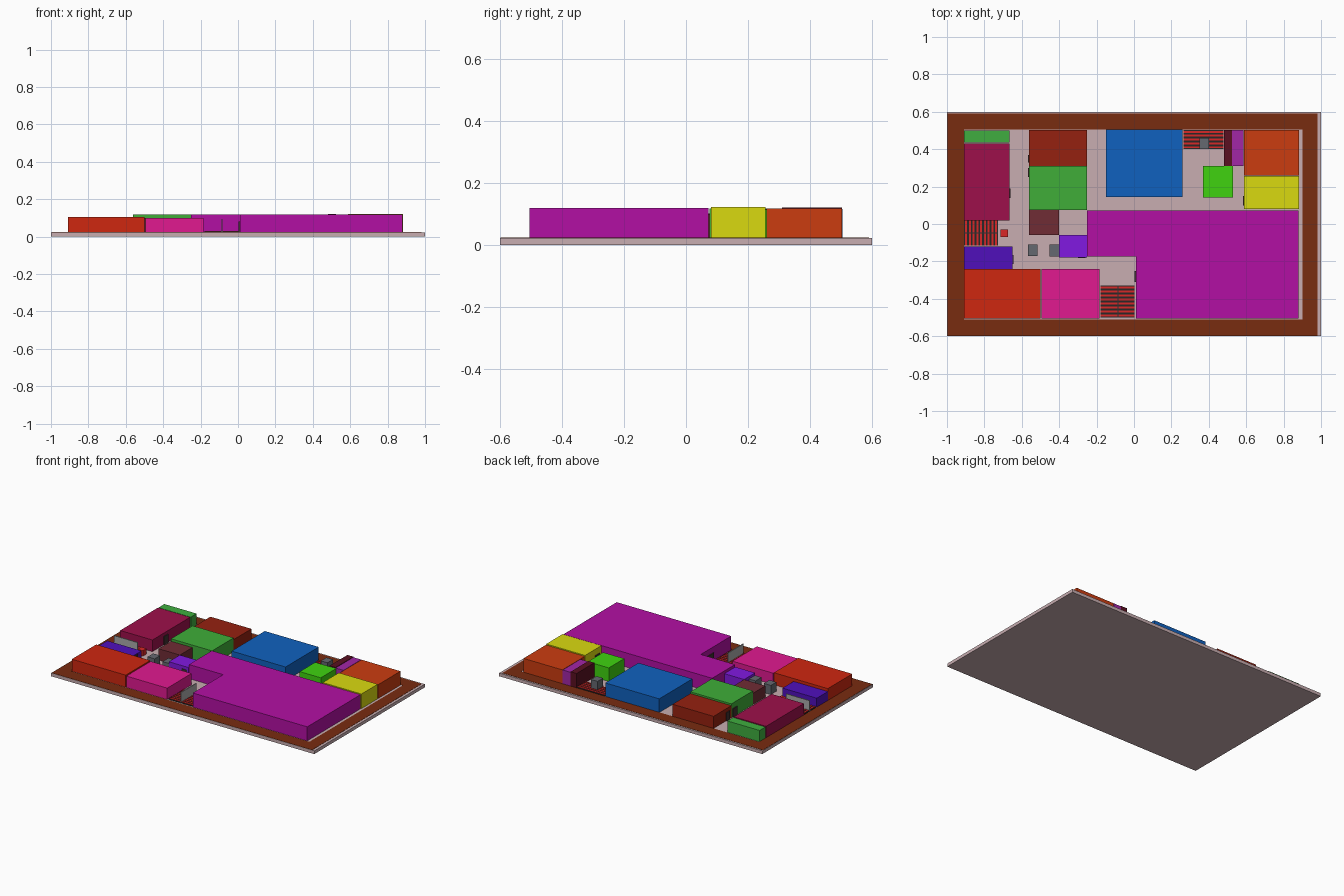
import bpy, bmesh

FLOOR = 0.022
mats = {}


def material(rgb):
    if rgb not in mats:
        m = bpy.data.materials.new("paint_%d" % len(mats))
        m.diffuse_color = (*rgb, 1)
        mats[rgb] = m
    return mats[rgb]


def prism(name, outline, z0, z1, rgb=None):
    """Extrude a counter-clockwise outline from z0 to z1."""
    bm = bmesh.new()
    base = bm.faces.new([bm.verts.new((x, y, z0)) for x, y in outline])
    ext = bmesh.ops.extrude_face_region(bm, geom=[base], use_keep_orig=True)
    for v in ext["geom"]:
        if isinstance(v, bmesh.types.BMVert):
            v.co.z = z1
    bmesh.ops.recalc_face_normals(bm, faces=bm.faces)
    me = bpy.data.meshes.new(name)
    bm.to_mesh(me)
    bm.free()
    ob = bpy.data.objects.new(name, me)
    bpy.context.collection.objects.link(ob)
    if rgb:
        me.materials.append(material(rgb))
    return ob


def box(name, x0, x1, y0, y1, z1, rgb=None, z0=FLOOR):
    return prism(name, [(x0, y0), (x1, y0), (x1, y1), (x0, y1)], z0, z1, rgb)


BLACK, RED, GREY = (0.02, 0.02, 0.02), (0.7, 0.02, 0.02), (0.13, 0.14, 0.16)
BROWN = (0.19, 0.025, 0.005)

# Floor slab and brown border walkway
box("floor_slab", -1, 1, -0.6, 0.6, FLOOR, (0.58, 0.42, 0.44), 0)
box("border_left", -0.998, -0.91, -0.598, 0.59, 0.0235, BROWN)
box("border_right", 0.90, 0.982, -0.51, 0.505, 0.0235, BROWN)
box("border_front", -0.91, 0.982, -0.598, -0.51, 0.0235, BROWN)
box("border_back", -0.91, 0.982, 0.505, 0.59, 0.0235, BROWN)

# Rectangular rooms: name, x0, x1, y0, y1, top, colour
rooms = [
    ("store_room", -0.91, -0.665, 0.437, 0.50, 0.100, (0.05, 0.42, 0.05)),
    ("physics_lab", -0.91, -0.665, 0.02, 0.43, 0.102, (0.34, 0.005, 0.07)),
    ("corner_room", -0.91, -0.65, -0.24, -0.12, 0.085, (0.08, 0.005, 0.5)),
    ("left_classroom", -0.91, -0.50, -0.505, -0.24, 0.105, (0.62, 0.02, 0.005)),
    ("security_lab", -0.495, -0.185, -0.505, -0.24, 0.100, (0.75, 0.01, 0.28)),
    ("back_classroom", -0.562, -0.25, 0.31, 0.503, 0.105, (0.30, 0.015, 0.005)),
    ("staff_room_large", -0.562, -0.25, 0.075, 0.31, 0.117, (0.05, 0.42, 0.04)),
    ("washroom", -0.562, -0.40, -0.06, 0.075, 0.10, (0.16, 0.025, 0.035)),
    ("office", -0.40, -0.25, -0.18, -0.06, 0.10, (0.22, 0.01, 0.75)),
    ("auditorium", -0.15, 0.26, 0.145, 0.505, 0.116, (0.005, 0.12, 0.52)),
    ("narrow_room_dark", 0.48, 0.525, 0.31, 0.503, 0.121, (0.10, 0.005, 0.015)),
    ("narrow_room_purple", 0.525, 0.585, 0.31, 0.503, 0.117, (0.36, 0.02, 0.38)),
    ("staff_room_small", 0.37, 0.53, 0.142, 0.31, 0.115, (0.05, 0.65, 0.005)),
    ("yellow_room", 0.588, 0.883, 0.08, 0.256, 0.122, (0.70, 0.70, 0.005)),
    ("orange_room", 0.588, 0.883, 0.26, 0.503, 0.117, (0.60, 0.045, 0.005)),
    ("lift_left", -0.568, -0.515, -0.17, -0.11, 0.085, GREY),
    ("lift_middle", -0.452, -0.402, -0.175, -0.11, 0.085, GREY),
    ("lift_back", 0.35, 0.40, 0.40, 0.46, 0.085, GREY),
    ("red_cabinet", -0.715, -0.675, -0.07, -0.03, 0.06, RED),
]
for r in rooms:
    box(*r)

# L-shaped library
prism("library", [(-0.25, -0.175), (0.01, -0.175), (0.01, -0.505), (0.88, -0.505),
                  (0.88, 0.073), (-0.25, 0.073)], FLOOR, 0.119, (0.45, 0.005, 0.37))


# Low striped stairs: black bed with raised red treads
def stairs(name, x0, x1, y0, y1, along_x, n):
    box(name + "_bed", x0, x1, y0, y1, 0.027, BLACK)
    for i in range(n):
        a, b = (i + 0.25) / n, (i + 0.75) / n
        if along_x:
            w = x1 - x0
            box(name + "_tread", x0 + a * w, x0 + b * w, y0, y1, 0.03, RED)
        else:
            h = y1 - y0
            box(name + "_tread", x0, x1, y0 + a * h, y0 + b * h, 0.03, RED)


stairs("left_stairs", -0.908, -0.727, -0.115, 0.018, True, 9)
stairs("front_stairs", -0.178, 0.003, -0.50, -0.33, False, 8)
stairs("back_stairs", 0.265, 0.478, 0.40, 0.503, False, 5)
box("left_stair_divider", -0.908, -0.727, -0.052, -0.046, 0.095, (0.4, 0.4, 0.4))
box("front_stair_divider", -0.089, -0.083, -0.50, -0.33, 0.095, (0.4, 0.4, 0.4))

# Thin door panels
for x, y0, y1 in [(-0.564, 0.33, 0.37), (-0.564, 0.25, 0.30), (-0.648, -0.215, -0.165),
                  (0.007, -0.31, -0.25), (0.586, 0.10, 0.15), (-0.663, 0.14, 0.19)]:
    box("door", x - 0.003, x + 0.003, y0, y1, 0.08, (0.05, 0.03, 0.03))
box("door", -0.30, -0.26, -0.183, -0.178, 0.08, (0.05, 0.03, 0.03))
